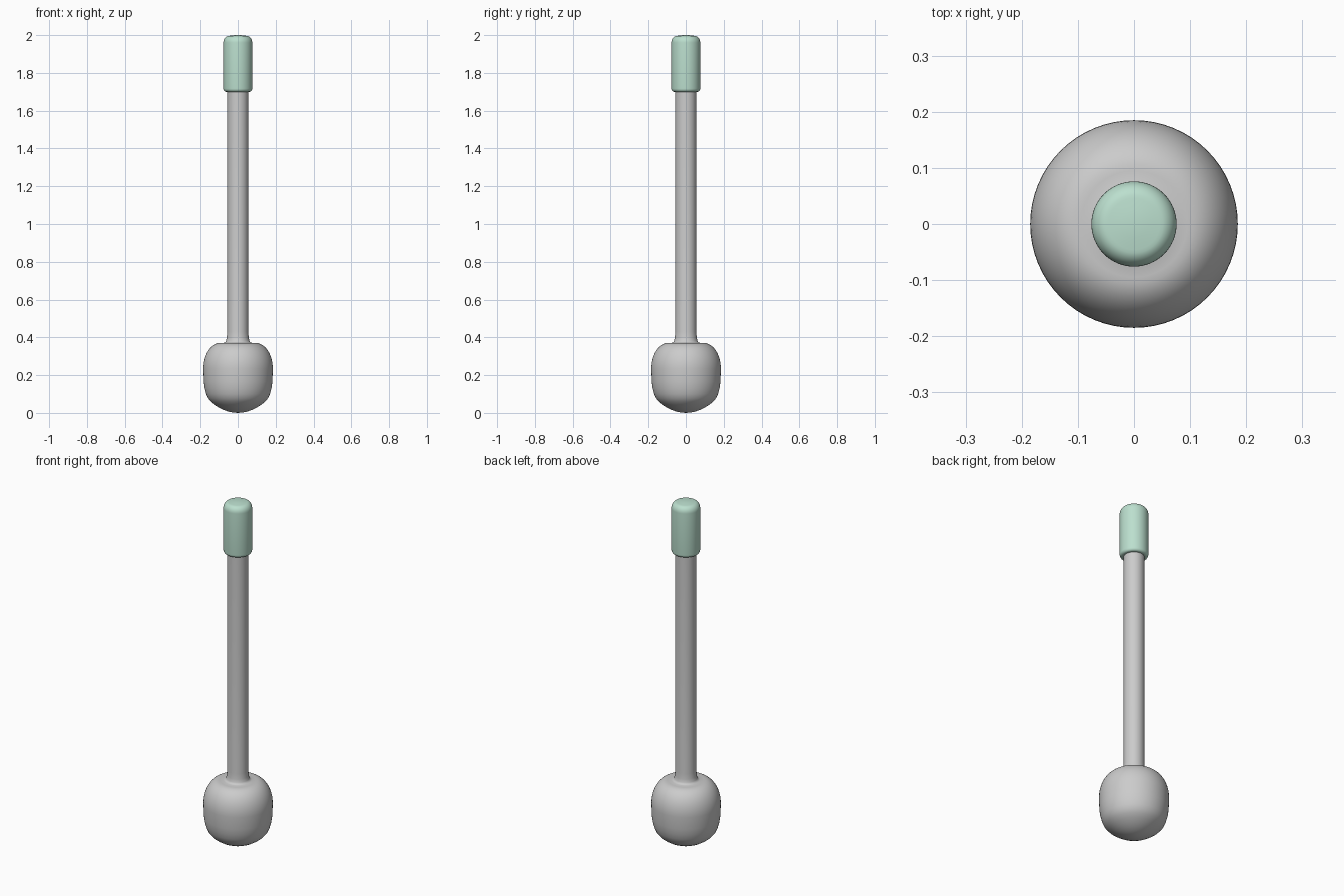
import bpy, bmesh, math

if "Cube" in bpy.data.objects:
    bpy.data.objects.remove(bpy.data.objects["Cube"])

SIDES = 64


def lathe(name, profile, color=None):
    """Revolve (radius, height) points around the z axis."""
    bm = bmesh.new()
    verts = [bm.verts.new((r, 0, z)) for r, z in profile]
    edges = [bm.edges.new(pair) for pair in zip(verts, verts[1:])]
    bmesh.ops.spin(bm, geom=verts + edges, cent=(0, 0, 0), axis=(0, 0, 1),
                   angle=math.tau, steps=SIDES, use_duplicate=False)
    bmesh.ops.remove_doubles(bm, verts=bm.verts, dist=1e-5)
    bmesh.ops.recalc_face_normals(bm, faces=bm.faces)
    mesh = bpy.data.meshes.new(name)
    bm.to_mesh(mesh)
    bm.free()
    obj = bpy.data.objects.new(name, mesh)
    bpy.context.collection.objects.link(obj)
    if color:
        mat = bpy.data.materials.new(name + "_color")
        mat.diffuse_color = color
        mat.use_nodes = True
        mat.node_tree.nodes["Principled BSDF"].inputs["Base Color"].default_value = mat.diffuse_color
        mesh.materials.append(mat)
    bpy.ops.object.select_all(action='DESELECT')
    obj.select_set(True)
    bpy.context.view_layer.objects.active = obj
    bpy.ops.object.shade_smooth_by_angle(angle=math.radians(40))
    return obj


def arc(cr, cz, rr, rz, start, end, steps=8):
    """Elliptical arc of profile points, angles in degrees."""
    angles = [math.radians(start + (end - start) * i / steps)
              for i in range(steps + 1)]
    return [(cr + rr * math.cos(a), cz + rz * math.sin(a)) for a in angles]


# Weighted head: blunt rounded cone below, soft shoulders above,
# then a small fillet up to the shaft which continues as one body
head = [(0, 0), (0.025, 0.002), (0.05, 0.007), (0.075, 0.016), (0.10, 0.028),
        (0.125, 0.044), (0.145, 0.06), (0.16, 0.078), (0.17, 0.10),
        (0.178, 0.13), (0.183, 0.165)]
head += arc(0.095, 0.235, 0.09, 0.135, 0, 90, 12)
collar = [(0.074, 0.371), (0.066, 0.374), (0.061, 0.382), (0.058, 0.40),
          (0.055, 0.43)]
lathe("head_and_shaft", head + collar + [(0.055, 1.75), (0, 1.75)])

# Grip sleeve with rounded ends
grip = [(0, 1.70), (0.055, 1.70)]
grip += arc(0.062, 1.717, 0.014, 0.017, -90, 0, 6)
grip += arc(0.046, 1.96, 0.030, 0.036, 0, 90, 8)
grip += [(0.025, 1.999), (0, 2.0)]
lathe("grip", grip, (0.50, 0.74, 0.62, 1))
